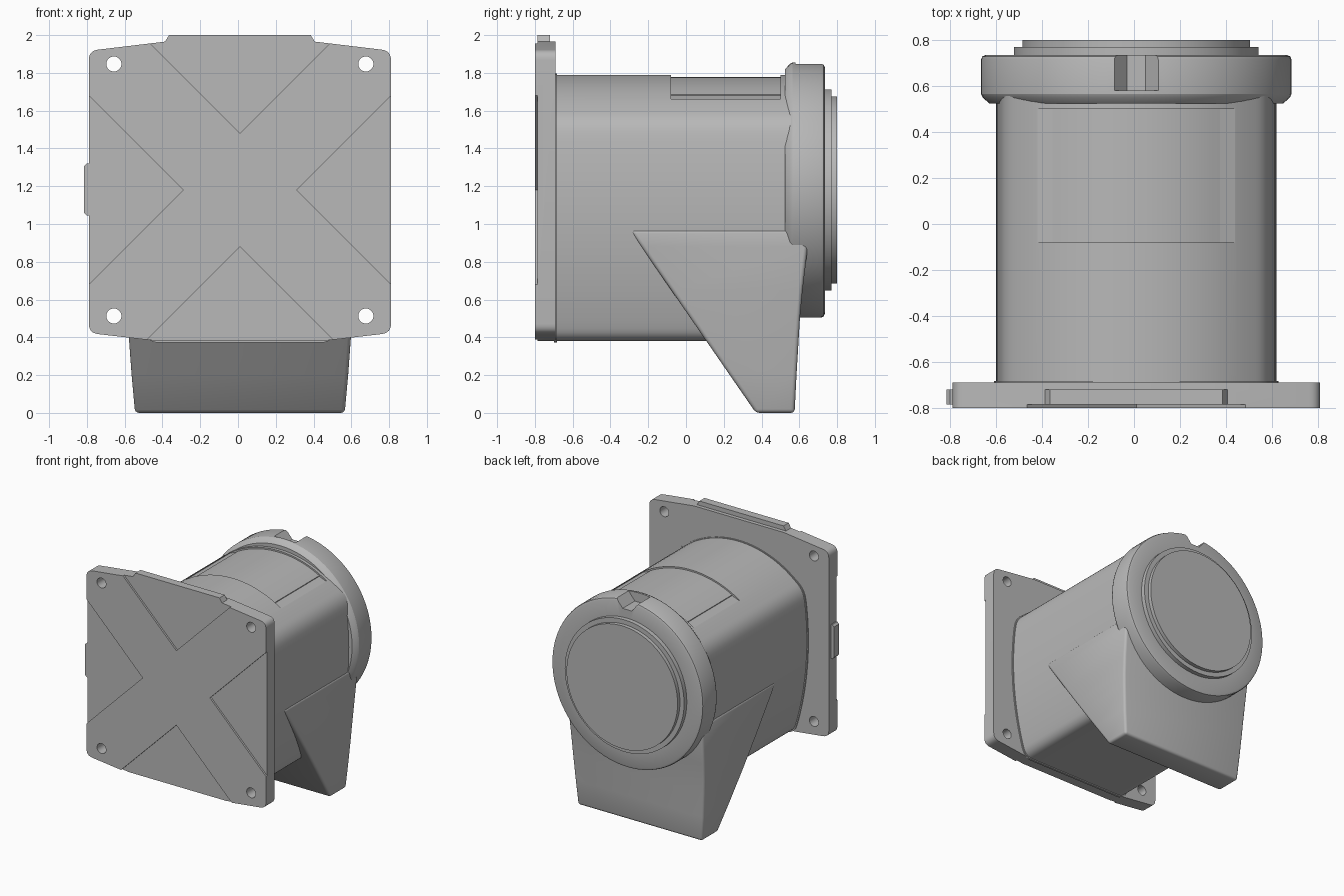
import bpy, bmesh, math
from mathutils import Vector, Matrix

if "Cube" in bpy.data.objects:
    bpy.data.objects.remove(bpy.data.objects["Cube"], do_unlink=True)

CX, CZ = 0.01, 1.18          # shared axis of plate, body and ring

grey = bpy.data.materials.new("plain grey")
grey.use_nodes = True
grey.diffuse_color = (0.48, 0.48, 0.48, 1)
grey.node_tree.nodes["Principled BSDF"].inputs["Base Color"].default_value = grey.diffuse_color


def finish(name, bm):
    bmesh.ops.recalc_face_normals(bm, faces=bm.faces)
    mesh = bpy.data.meshes.new(name)
    bm.to_mesh(mesh)
    bm.free()
    mesh.materials.append(grey)
    obj = bpy.data.objects.new(name, mesh)
    bpy.context.collection.objects.link(obj)
    return obj


def select(obj):
    bpy.ops.object.select_all(action='DESELECT')
    obj.select_set(True)
    bpy.context.view_layer.objects.active = obj


def prism(name, outline, y0, y1):
    """Extrude an (x, z) outline, given relative to the axis, along y."""
    bm = bmesh.new()
    face = bm.faces.new([bm.verts.new((CX + x, y0, CZ + z)) for x, z in outline])
    new = bmesh.ops.extrude_face_region(bm, geom=[face])["geom"]
    bmesh.ops.translate(bm, vec=(0, y1 - y0, 0),
                        verts=[v for v in new if isinstance(v, bmesh.types.BMVert)])
    return finish(name, bm)


def lathe(name, profile):
    """Turn a (y, radius) profile about the shared axis."""
    bm = bmesh.new()
    verts = [bm.verts.new((CX + r, y, CZ)) for y, r in profile]
    edges = [bm.edges.new(pair) for pair in zip(verts, verts[1:])]
    bmesh.ops.spin(bm, geom=verts + edges, cent=(CX, 0, CZ), axis=(0, 1, 0),
                   angle=math.tau, steps=96)
    bmesh.ops.remove_doubles(bm, verts=bm.verts, dist=1e-5)
    return finish(name, bm)


def rounded(points, steps=6):
    """Replace each (x, z, cut) corner with a curve starting cut away from it."""
    out = []
    for i, (x, z, cut) in enumerate(points):
        p = Vector((x, z))
        if not cut:
            out.append(p)
            continue
        a = p + (Vector(points[i - 1][:2]) - p).normalized() * cut
        b = p + (Vector(points[(i + 1) % len(points)][:2]) - p).normalized() * cut
        for k in range(steps + 1):
            t = k / steps
            out.append(a * (1 - t) ** 2 + p * 2 * t * (1 - t) + b * t * t)
    return out


def mirrored(half):
    """Close a right-hand half outline, listed top to bottom."""
    return half + [(-p[0], *p[1:]) for p in reversed(half)]


def cut(obj, cutters):
    for c in cutters:
        c.hide_render = True
        mod = obj.modifiers.new("cut", 'BOOLEAN')
        mod.operation, mod.solver, mod.object = 'DIFFERENCE', 'EXACT', c
        select(obj)
        bpy.ops.object.modifier_apply(modifier=mod.name)
        bpy.data.objects.remove(c, do_unlink=True)


def smooth(obj, degrees=25):
    select(obj)
    bpy.ops.object.shade_smooth_by_angle(angle=math.radians(degrees))


# Mounting plate with bowed top and bottom edges
plate = prism("mounting_plate", rounded(mirrored([
    (0.40, 0.785, 0), (0.80, 0.737, 0.05), (0.80, -0.757, 0.05), (0.43, -0.80, 0)])),
    -0.80, -0.69)

# Four triangular recesses on the front and four screw holes
cutters = []
for i in range(4):
    turn = Matrix.Rotation(i * math.pi / 2, 2)
    tri = [turn @ Vector(p) for p in ((0, 0.30), (0.6, 0.9), (-0.6, 0.9))]
    cutters.append(prism("recess_cutter", tri, -0.85, -0.785))
for sx in (-1, 1):
    for sz in (-1, 1):
        ring = [(sx * 0.667 + 0.04 * math.cos(a), sz * 0.667 + 0.04 * math.sin(a))
                for a in (k * math.tau / 24 for k in range(24))]
        cutters.append(prism("hole_cutter", ring, -0.9, -0.6))
cut(plate, cutters)
smooth(plate)

# Locating lugs on the plate's top and right edges
prism("top_lug", mirrored([(0.375, 0.82), (0.40, 0.78), (0.40, 0.74)]), -0.785, -0.72)
prism("side_lug", [(-0.78, 0.14), (-0.81, 0.14), (-0.825, 0.125),
                   (-0.825, -0.12), (-0.81, -0.135), (-0.78, -0.135)], -0.785, -0.72)

# Housing body: arched top, bulging sides, flat bottom
ARCH, SIDE, TOP = 0.78, 2.5, 0.61


def arch(x, drop=0):
    return TOP - ARCH + math.sqrt((ARCH - drop) ** 2 - x * x)


def side(z):
    return 0.61 - SIDE + math.sqrt(SIDE ** 2 - (z + 0.03) ** 2)


half = [(x, arch(x), 0) for x in (0.5 * (k + 0.5) / 12 for k in range(12))]
half.append((0.575, 0.37, 0.07))
half += [(side(z), z, 0) for z in (0.26 - 0.95 * k / 14 for k in range(15))]
half.append((side(-0.80), -0.80, 0.07))
body = prism("housing_body", rounded(mirrored(half)), -0.70, 0.56)

# Shallow label recess across the arch with a deeper groove at each end
floor = [(0.43, 0.75), (0.43, 0.475), (0.365, 0.50)]
floor += [(x, arch(x, 0.012)) for x in (0.365 * (1 - k / 10) for k in range(10))]
cut(body, [prism("label_cutter", mirrored(floor), -0.08, 0.50)])
smooth(body)

# Small flare where the body meets the plate
flare = prism("body_flare", [(x * 1.015, z * 1.01) for x, z in rounded(mirrored(half))],
              -0.70, -0.682)
smooth(flare)

# Rear ring with stepped cap
cap = lathe("rear_ring", [
    (0.525, 0), (0.525, 0.64), (0.55, 0.668), (0.565, 0.675), (0.715, 0.675), (0.729, 0.67),
    (0.735, 0.655), (0.735, 0.532), (0.77, 0.532), (0.77, 0.495), (0.80, 0.495), (0.80, 0)])
cut(cap, [prism("notch_cutter", mirrored([(0.13, 0.71), (0.04, 0.60)]), 0.58, 0.76)])
smooth(cap)

# Drafted wedge foot, lofted from level sections
bm = bmesh.new()
rows = []
for z, back in ((0, 0.575), (0.2, 0.585), (0.4, 0.597), (0.5, 0.603),
                (0.65, 0.617), (0.88, 0.645), (0.97, 0.54)):
    w, front = 0.555 + 0.1 * z - 0.045 * z * z, 0.37 - 0.69 * z
    rows.append([bm.verts.new((CX + x, y, z)) for x, y in
                 ((-w, front), (w, front), (w, back), (-w, back))])
for low, high in zip(rows, rows[1:]):
    for i in range(4):
        j = (i + 1) % 4
        bm.faces.new((low[i], low[j], high[j], high[i]))
bm.faces.new(rows[0])
bm.faces.new(rows[-1])
foot = finish("wedge_foot", bm)
bevel = foot.modifiers.new("soft edges", 'BEVEL')
bevel.width, bevel.segments = 0.02, 3
bevel.limit_method, bevel.angle_limit = 'ANGLE', math.radians(40)
select(foot)
bpy.ops.object.modifier_apply(modifier=bevel.name)
smooth(foot, 35)
